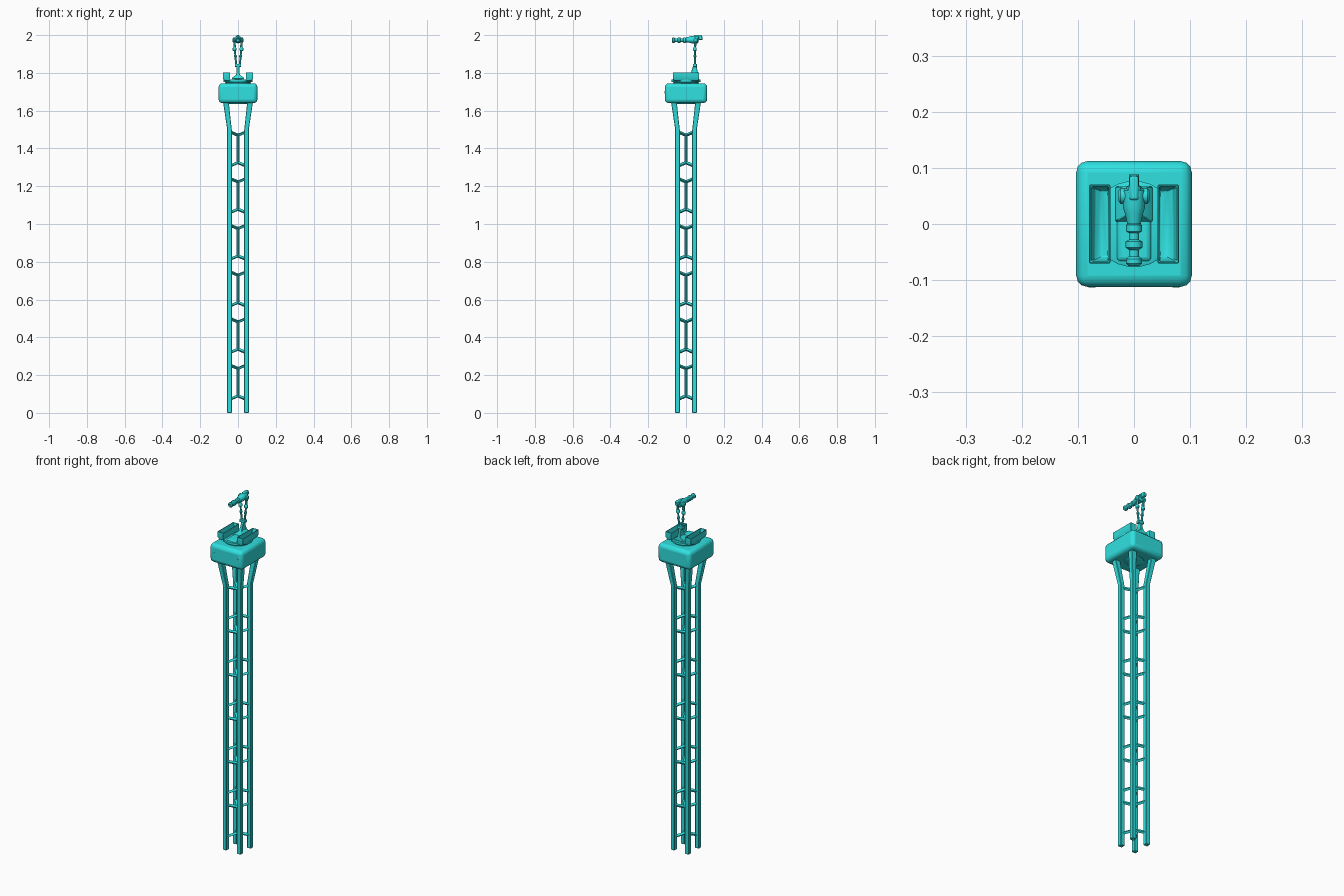
import bpy, bmesh, math
from mathutils import Vector

if "Cube" in bpy.data.objects:
    bpy.data.objects.remove(bpy.data.objects["Cube"])

mat = bpy.data.materials.new("teal_paint")
mat.diffuse_color = (0.03, 0.75, 0.75, 1)
mat.use_nodes = True
mat.node_tree.nodes["Principled BSDF"].inputs["Base Color"].default_value = mat.diffuse_color


def finish(name, bm, bevel=0, segs=2, smooth=True):
    bmesh.ops.recalc_face_normals(bm, faces=bm.faces)
    me = bpy.data.meshes.new(name)
    bm.to_mesh(me)
    bm.free()
    ob = bpy.data.objects.new(name, me)
    bpy.context.collection.objects.link(ob)
    me.materials.append(mat)
    if bevel:
        m = ob.modifiers.new("bevel", 'BEVEL')
        m.width, m.segments, m.limit_method = bevel, segs, 'ANGLE'
    if smooth:
        bpy.ops.object.select_all(action='DESELECT')
        ob.select_set(True)
        bpy.context.view_layer.objects.active = ob
        bpy.ops.object.shade_smooth_by_angle(angle=math.radians(35))
    return ob


def loft(bm, rings):
    """Skin a list of point rings and cap both ends."""
    vs = [[bm.verts.new(p) for p in r] for r in rings]
    n = len(vs[0])
    for a, b in zip(vs, vs[1:]):
        for i in range(n):
            bm.faces.new((a[i], a[(i + 1) % n], b[(i + 1) % n], b[i]))
    bm.faces.new(vs[0])
    bm.faces.new(vs[-1])


def prism(name, sections, **kw):
    """Rectangular sections (cx, cy, z, half x, half y) joined upwards."""
    bm = bmesh.new()
    loft(bm, [[(x - hx, y - hy, z), (x + hx, y - hy, z), (x + hx, y + hy, z), (x - hx, y + hy, z)]
              for x, y, z, hx, hy in sections])
    return finish(name, bm, **kw)


def turned(bm, base, axis, profile, n=12):
    """Lathe a (distance, radius) profile along an axis."""
    base, d = Vector(base), Vector(axis).normalized()
    u = d.orthogonal().normalized()
    w = d.cross(u)
    loft(bm, [[base + d * t + (u * math.cos(k) + w * math.sin(k)) * r
               for k in [math.tau * (i + 0.5) / n for i in range(n)]] for t, r in profile])


def rod(bm, a, b, r, r2=None, n=8):
    d = Vector(b) - Vector(a)
    turned(bm, a, d, [(0, r), (d.length, r if r2 is None else r2)], n)


def lathe(name, base, axis, profile, n=12):
    bm = bmesh.new()
    turned(bm, base, axis, profile, n)
    return finish(name, bm)


# Four legs flaring out under the platform
corners = [(sx, sy) for sx in (-1, 1) for sy in (-1, 1)]
for i, (sx, sy) in enumerate(corners):
    prism(f"leg_{i + 1}", [(sx * .045, sy * .045, 0, .012, .012),
                           (sx * .045, sy * .045, 1.5, .012, .012),
                           (sx * .064, sy * .064, 1.645, .015, .015)], bevel=.002, segs=1)

# Six braces: short central bar with diagonal struts to the legs
for k in range(6):
    z0 = .09 + .247 * k
    z1 = z0 + .145
    bm = bmesh.new()
    rod(bm, (0, 0, z0 - .004), (0, 0, z1 + .004), .010, n=8)
    for sx, sy in corners:
        for z, dz in ((z0, -.018), (z1, .018)):
            rod(bm, (0, 0, z), (sx * .043, sy * .043, z + dz), .0085, n=4)
    finish(f"brace_{k + 1}", bm)

# Platform body, with flange below
prism("platform", [(0, 0, 1.64, .103, .112), (0, 0, 1.745, .103, .112)], bevel=.02, segs=3)
lathe("under_flange", (0, 0, 1.634), (0, 0, 1), [(0, .045), (.003, .05), (.01, .05)], 16)
bm = bmesh.new()
for sx in (-1, 1):
    rod(bm, (sx * .075, -.108, 1.697), (sx * .075, -.1135, 1.697), .007)
finish("front_lugs", bm)

# Turntable ring and central bed
lathe("turntable", (0, 0, 1.742), (0, 0, 1),
      [(0, .068), (.008, .068), (.010, .077), (.022, .077), (.024, .072)], 24)
prism("centre_bed", [(0, 0, 1.762, .032, .068), (0, 0, 1.772, .028, .064)], bevel=.008)

# Two open trays either side of the bed
for side, s in (("left", -1), ("right", 1)):
    bm = bmesh.new()
    rect = lambda x0, x1, y, z: [(s * x0, -y, z), (s * x1, -y, z), (s * x1, y, z), (s * x0, y, z)]
    loft(bm, [rect(.042, .072, .066, 1.758), rect(.042, .080, .070, 1.772),
              rect(.042, .080, .070, 1.803), rect(.045, .077, .067, 1.803),
              rect(.045, .070, .063, 1.775), rect(.046, .060, .058, 1.768)])
    finish(f"tray_{side}", bm, bevel=.0015, segs=1)

# Pedestal that carries the nozzle
Y = .047
prism("pedestal", [(0, .035, 1.768, .034, .032), (0, .037, 1.777, .028, .03),
                   (0, .042, 1.79, .010, .024), (0, .045, 1.81, .007, .016),
                   (0, Y, 1.835, .007, .010)], bevel=.002, segs=1)
prism("pedestal_cap", [(0, Y, 1.832, .017, .011), (0, Y, 1.848, .017, .011)], bevel=.003)

# Twin arms with elbow joints
for side, s in (("left", -1), ("right", 1)):
    bm = bmesh.new()
    rod(bm, (s * .010, Y, 1.845), (s * .014, Y, 1.89), .006, .005)
    rod(bm, (s * .014, Y, 1.888), (s * .018, Y, 1.93), .005)
    turned(bm, (s * .014, Y, 1.882), (0, 0, 1), [(0, .005), (.003, .008), (.010, .008), (.013, .005)], 10)
    turned(bm, (s * .018, Y, 1.915), (0, 0, 1), [(0, .005), (.004, .010), (.016, .010), (.022, .006)], 10)
    rod(bm, (s * .018, Y, 1.93), (s * .019, Y + .003, 1.975), .007)
    turned(bm, (s * .014, Y + .003, 1.974), (s, 0, 0), [(0, .014), (.010, .014), (.014, .009)], 12)
    finish(f"arm_{side}", bm)

# Nozzle housing, rear tube and stepped barrel pointing to the front
lathe("nozzle_housing", (0, .066, 1.976), (0, -1, 0),
      [(0, .013), (.006, .020), (.035, .020), (.048, .016), (.066, .012)], 12)
lathe("rear_tube", (0, .055, 1.984), (0, 1, 0), [(0, .014), (.012, .013), (.014, .009), (.033, .009)], 10)
prism("housing_crest", [(0, .064, 1.975, .009, .022), (0, .064, 2.0, .008, .021)], bevel=.004)
lathe("barrel", (0, .02, 1.973), (0, -1, 0),
      [(0, .011), (.020, .011), (.022, .014), (.033, .014), (.036, .009), (.048, .009),
       (.051, .015), (.062, .015), (.066, .009), (.078, .009), (.082, .014),
       (.090, .014), (.095, .009), (.088, .007)], 12)
